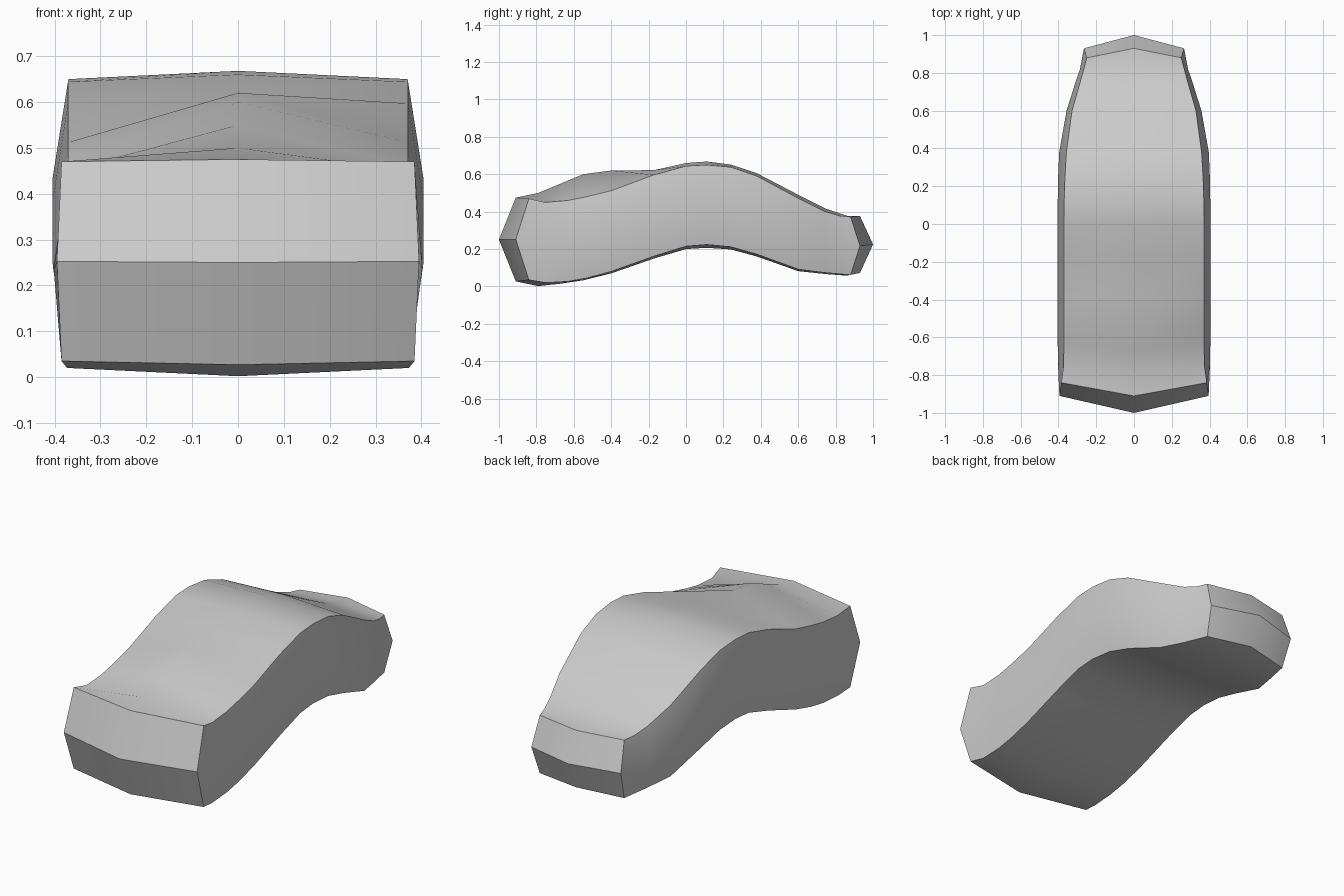
import bpy
import bmesh

# Cross-sections from front to back:
# centre y, side y, top centre z, top side z, bottom side z, bottom centre z, edge half width, middle half width
SECTIONS = [
    (-0.91, -0.84, 0.475, 0.470, 0.035, 0.027, 0.385, 0.395),
    (-0.79, -0.75, 0.500, 0.450, 0.020, 0.002, 0.373, 0.402),
    (-0.67, -0.63, 0.550, 0.460, 0.027, 0.015, 0.371, 0.404),
    (-0.55, -0.53, 0.600, 0.480, 0.045, 0.033, 0.371, 0.405),
    (-0.40, -0.40, 0.620, 0.512, 0.080, 0.070, 0.371, 0.405),
    (-0.17, -0.17, 0.622, 0.597, 0.162, 0.150, 0.371, 0.405),
    (0.00, 0.00, 0.660, 0.644, 0.215, 0.200, 0.371, 0.405),
    (0.11, 0.11, 0.668, 0.650, 0.224, 0.207, 0.370, 0.404),
    (0.24, 0.24, 0.652, 0.638, 0.212, 0.198, 0.366, 0.402),
    (0.38, 0.38, 0.605, 0.590, 0.172, 0.160, 0.358, 0.396),
    (0.60, 0.60, 0.490, 0.472, 0.092, 0.082, 0.328, 0.357),
    (0.75, 0.74, 0.415, 0.402, 0.074, 0.066, 0.288, 0.313),
    (0.86, 0.82, 0.378, 0.378, 0.067, 0.058, 0.266, 0.286),
    (0.93, 0.88, 0.377, 0.372, 0.062, 0.072, 0.250, 0.265),
]
MID_Y = {0: -0.91, len(SECTIONS) - 1: 0.93}

bm = bmesh.new()
rings = []
for i, (yc, ys, tc, ts, bs, bc, we, wm) in enumerate(SECTIONS):
    ym = MID_Y.get(i, ys)
    zm = (ts + bs) / 2
    pts = [(0, yc, tc), (we, ys, ts), (wm, ym, zm), (we, ys, bs), (0, yc, bc),
           (-we, ys, bs), (-wm, ym, zm), (-we, ys, ts)]
    rings.append([bm.verts.new(p) for p in pts])

# Arched shell
for a, b in zip(rings, rings[1:]):
    for k in range(8):
        n = (k + 1) % 8
        bm.faces.new((a[k], a[n], b[n], b[k]))

# Pointed end caps, four facets each
for ring, tip in ((rings[0], (0, -1.0, 0.25)), (rings[-1], (0, 1.0, 0.225))):
    c = bm.verts.new(tip)
    for k in (0, 4):
        bm.faces.new((ring[k], ring[k + 1], ring[k + 2], c) if k == 0 else (ring[4], ring[5], ring[6], c))
        bm.faces.new((c, ring[k + 2], ring[k + 3], ring[(k + 4) % 8]))

bmesh.ops.recalc_face_normals(bm, faces=bm.faces)
mesh = bpy.data.meshes.new("arched_body")
bm.to_mesh(mesh)
bm.free()
body = bpy.data.objects.new("arched_body", mesh)
bpy.context.collection.objects.link(body)

# Smooth along the arch, crisp at the rims
bpy.context.view_layer.objects.active = body
body.select_set(True)
bpy.ops.object.shade_smooth_by_angle(angle=0.61)
